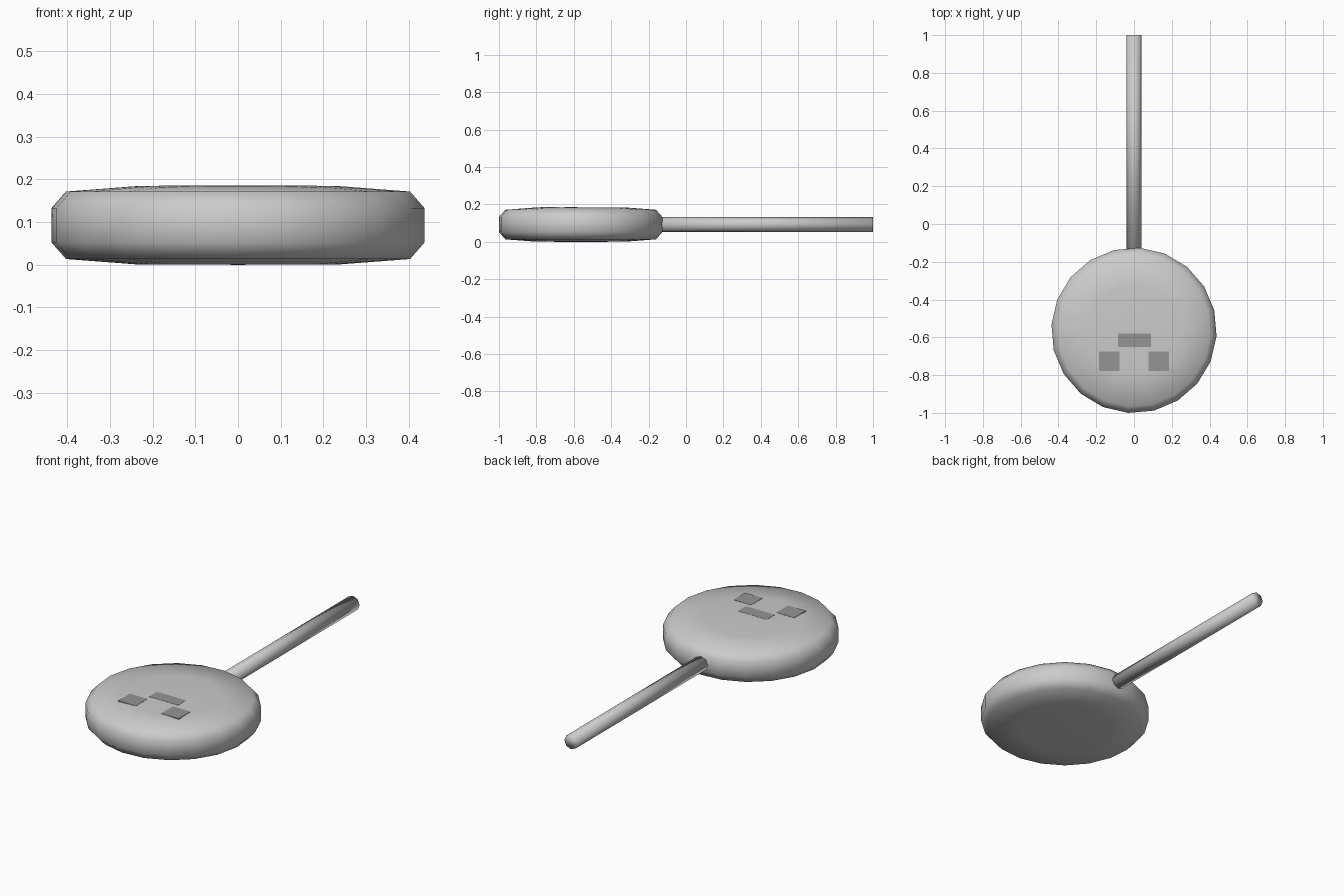
import bpy, bmesh, math
from mathutils import Matrix, Vector

if "Cube" in bpy.data.objects:
    bpy.data.objects.remove(bpy.data.objects["Cube"])


def material(name, value):
    m = bpy.data.materials.new(name)
    m.use_nodes = True
    m.diffuse_color = (value, value, value, 1)
    m.node_tree.nodes["Principled BSDF"].inputs["Base Color"].default_value = m.diffuse_color
    return m


light_grey = material("light grey", 0.6)
dark_grey = material("dark grey", 0.3)


def add_object(name, bm, mat, smooth=True):
    bmesh.ops.recalc_face_normals(bm, faces=bm.faces)
    for f in bm.faces:
        f.smooth = smooth
    mesh = bpy.data.meshes.new(name)
    bm.to_mesh(mesh)
    bm.free()
    mesh.materials.append(mat)
    ob = bpy.data.objects.new(name, mesh)
    bpy.context.collection.objects.link(ob)
    return ob


CENTRE_Y, MID_Z = -0.563, 0.0925

# Rounded disc head: half profile mirrored about the middle, lathed
half = [(0.0, 0.0925), (0.24, 0.0915), (0.404, 0.079), (0.438, 0.04)]
profile = half + [(r, -h) for r, h in reversed(half)]
bm = bmesh.new()
points = [bm.verts.new((r, 0, h)) for r, h in profile]
edges = [bm.edges.new(pair) for pair in zip(points, points[1:])]
bmesh.ops.spin(bm, geom=points + edges, cent=(0, 0, 0), axis=(0, 0, 1),
               angle=math.tau, steps=20)
bmesh.ops.remove_doubles(bm, verts=bm.verts, dist=0.0005)
bmesh.ops.rotate(bm, verts=bm.verts, matrix=Matrix.Rotation(math.radians(-4), 3, "Z"))
bmesh.ops.translate(bm, verts=bm.verts, vec=(0, CENTRE_Y, MID_Z))
add_object("disc_head", bm, light_grey)

# Straight handle, starting inside the disc
start, end = -0.2, 1.0
bm = bmesh.new()
bmesh.ops.create_cone(bm, cap_ends=True, segments=8, radius1=0.04, radius2=0.04,
                      depth=end - start)
bmesh.ops.rotate(bm, verts=bm.verts, matrix=Matrix.Rotation(math.pi / 2, 3, "X"))
bmesh.ops.translate(bm, verts=bm.verts, vec=(0, (start + end) / 2, MID_Z))
add_object("handle", bm, light_grey)


# Thin plates on the top face
def plate(name, x, y, width, depth):
    bm = bmesh.new()
    bmesh.ops.create_cube(bm, size=1)
    bmesh.ops.scale(bm, verts=bm.verts, vec=(width, depth, 0.008))
    bmesh.ops.translate(bm, verts=bm.verts, vec=Vector((x, y, 2 * MID_Z - 0.0035)))
    add_object(name, bm, dark_grey, smooth=False)


plate("centre_plate", 0.002, -0.615, 0.176, 0.07)
for side, sign in (("left", 1), ("right", -1)):
    plate(side + "_plate", sign * 0.131, -0.727, 0.108, 0.102)
